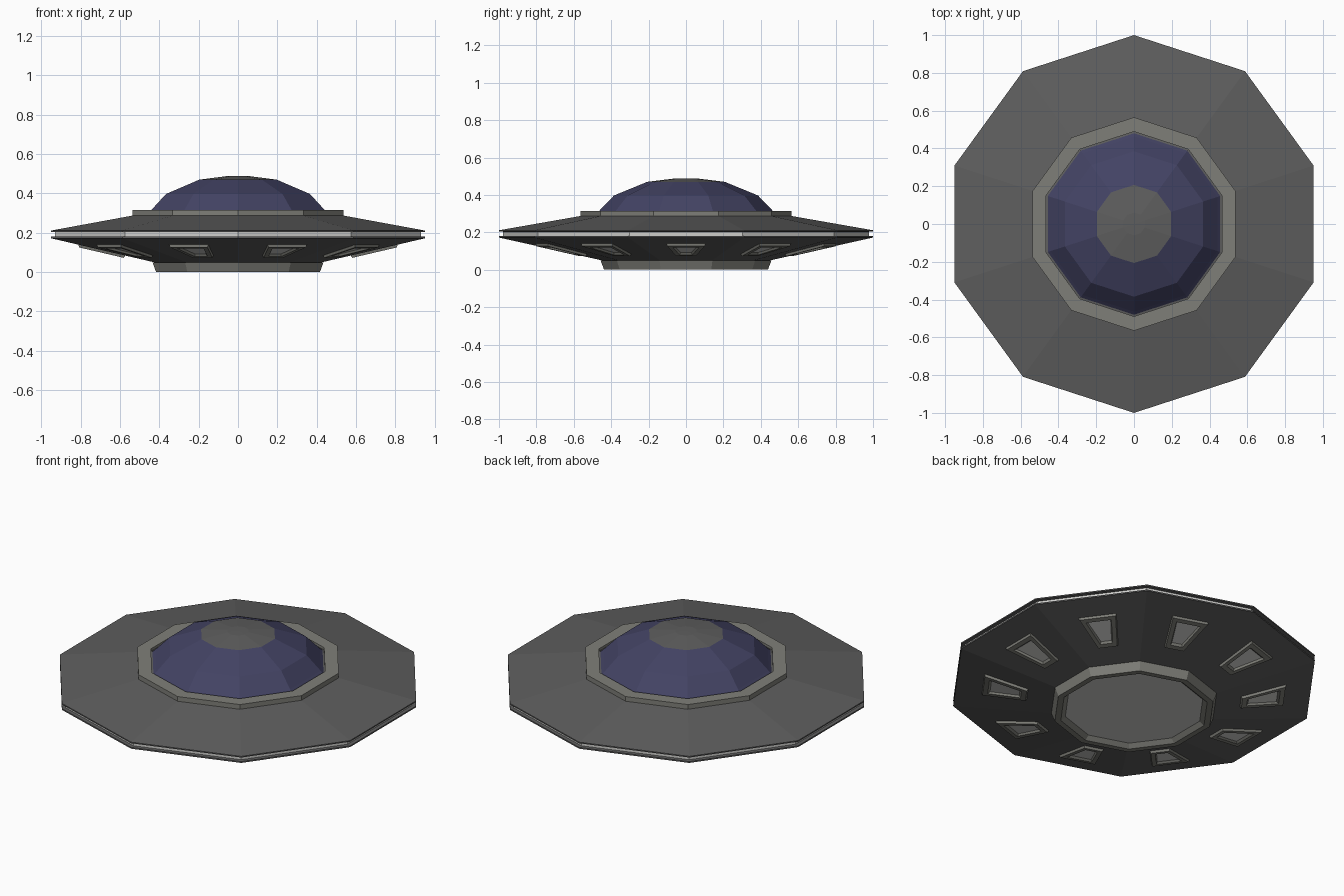
import bpy, bmesh, math
from mathutils import Vector, Matrix

if "Cube" in bpy.data.objects:
    bpy.data.objects.remove(bpy.data.objects["Cube"])

N = 10  # sides of the saucer


def material(name, r, g, b):
    m = bpy.data.materials.new(name)
    m.diffuse_color = (r, g, b, 1)
    m.use_nodes = True
    m.node_tree.nodes["Principled BSDF"].inputs["Base Color"].default_value = m.diffuse_color
    return m


hull_grey = material("hull grey", 0.112, 0.112, 0.112)
trim_grey = material("trim grey", 0.212, 0.212, 0.190)
pale_grey = material("pale light grey", 0.62, 0.62, 0.60)
dome_blue = material("dome blue", 0.056, 0.056, 0.127)


def finish(name, bm, mats):
    bmesh.ops.recalc_face_normals(bm, faces=bm.faces)
    me = bpy.data.meshes.new(name)
    bm.to_mesh(me)
    bm.free()
    for m in mats:
        me.materials.append(m)
    ob = bpy.data.objects.new(name, me)
    bpy.context.collection.objects.link(ob)
    return ob


def lathe(name, profile, mats, bands=None, closed=False):
    """Spin (radius, z) points into a ten-sided part; bands = material per segment."""
    bm = bmesh.new()
    rings = []
    for r, z in profile:
        if r == 0:
            rings.append([bm.verts.new((0, 0, z))] * N)
        else:
            rings.append([bm.verts.new((r * math.cos(a), r * math.sin(a), z))
                          for a in (math.pi / 2 + i * math.tau / N for i in range(N))])
    count = len(rings) if closed else len(rings) - 1
    for s in range(count):
        a, b = rings[s], rings[(s + 1) % len(rings)]
        for i in range(N):
            j = (i + 1) % N
            quad = list(dict.fromkeys((a[i], a[j], b[j], b[i])))
            f = bm.faces.new(quad)
            f.material_index = bands[s] if bands else 0
    return finish(name, bm, mats)


# Saucer body: upper skin, grooved rim with pale strip, underside
lathe("saucer_hull",
      [(0.48, 0.302), (1.0, 0.211), (1.0, 0.204), (0.978, 0.203), (0.978, 0.181),
       (1.0, 0.180), (1.0, 0.172), (0.44, 0.048)],
      [hull_grey, pale_grey], [0, 0, 0, 1, 0, 0, 0])

# Collar round the dome
lathe("dome_collar",
      [(0.565, 0.285), (0.565, 0.315), (0.489, 0.315), (0.489, 0.285)],
      [trim_grey], closed=True)

# Glass dome and its cap
lathe("dome", [(0.489, 0.292), (0.464, 0.315), (0.385, 0.397), (0.207, 0.470)], [dome_blue])
lathe("dome_cap", [(0.207, 0.470), (0.06, 0.488), (0, 0.489)], [hull_grey])

# Bottom ring with a recessed hatch
lathe("bottom_ring",
      [(0.457, 0.05), (0.438, 0.0), (0.405, 0.0), (0.38, 0.022)], [trim_grey])
lathe("bottom_hatch", [(0.38, 0.022), (0, 0.022)], [pale_grey])

# Trapezoid window frames, one on each underside facet
c = math.cos(math.pi / N)
p_in, p_out = Vector((0.44 * c, 0, 0.048)), Vector((c, 0, 0.172))
along = (p_out - p_in).normalized()          # up the slope
side = Vector((0, 1, 0))
out = Vector((along.z, 0, -along.x))         # outward, facing down


def on_slope(r, y, h):
    return p_in + along * ((r - p_in.x) / along.x) + side * y + out * h


def trapezoid(bm, r0, w0, r1, w1, h):
    return [bm.verts.new(on_slope(r, y, h))
            for r, y in ((r0, -w0), (r0, w0), (r1, w1), (r1, -w1))]


for k in range(N):
    bm = bmesh.new()
    loops = [trapezoid(bm, 0.572, 0.056, 0.812, 0.106, -0.004),
             trapezoid(bm, 0.578, 0.052, 0.806, 0.100, 0.013),
             trapezoid(bm, 0.605, 0.034, 0.780, 0.070, 0.013),
             trapezoid(bm, 0.615, 0.029, 0.770, 0.063, 0.002)]
    for a, b in zip(loops, loops[1:]):
        for i in range(4):
            j = (i + 1) % 4
            bm.faces.new((a[i], a[j], b[j], b[i]))
    pane = bm.faces.new(loops[-1])
    pane.material_index = 1
    bm.transform(Matrix.Rotation(k * math.tau / N, 4, 'Z'))
    finish(f"window_{k + 1}", bm, [trim_grey, pale_grey])
